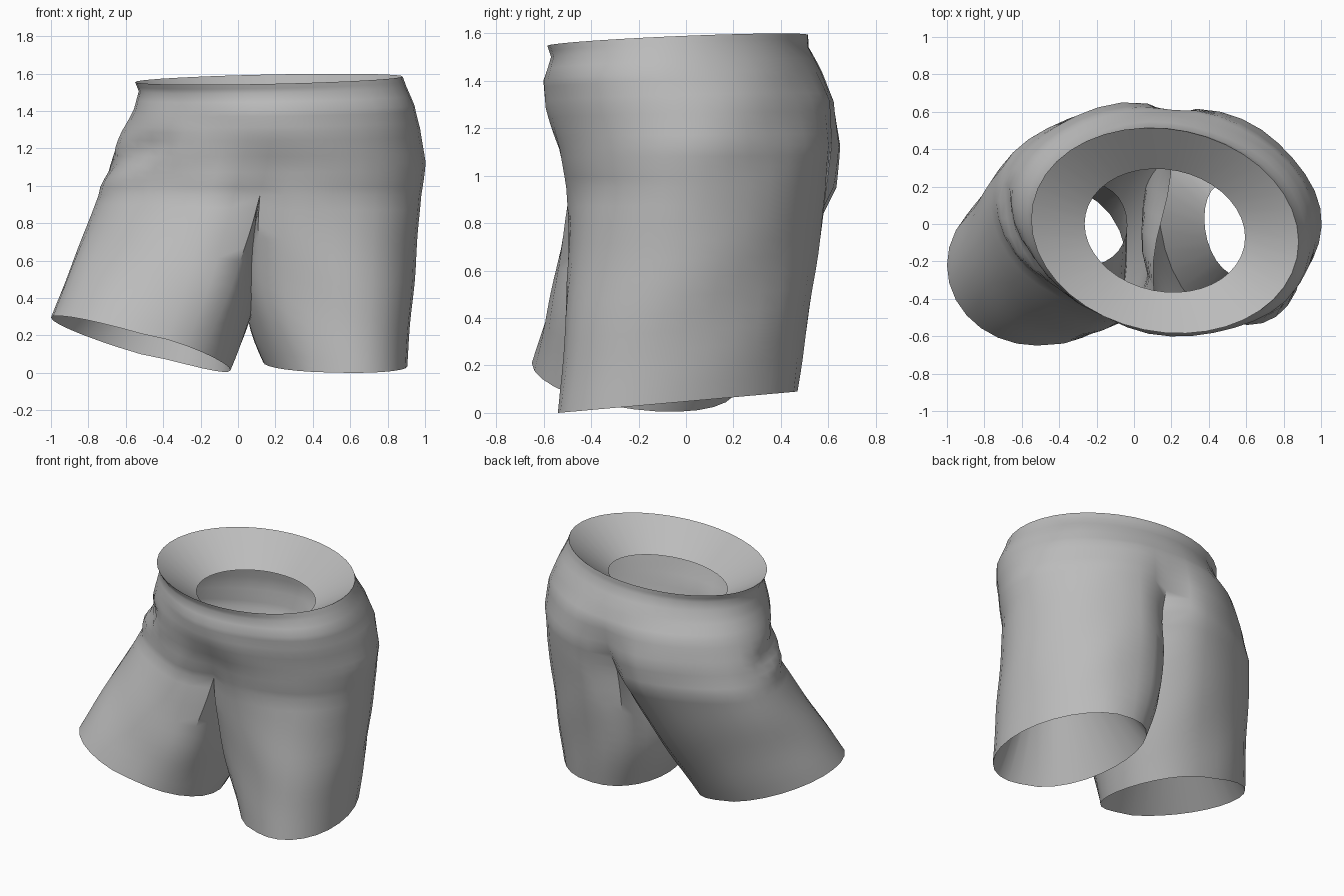
import bpy, bmesh
from math import sin, cos, pi, exp, radians, copysign
from mathutils import Vector

cube = bpy.data.objects.get("Cube")
if cube:
    bpy.data.objects.remove(cube)

cloth = bpy.data.materials.new("grey cloth")
cloth.use_nodes = True
GREY = (0.5, 0.5, 0.5, 1)
cloth.diffuse_color = GREY
cloth.node_tree.nodes["Principled BSDF"].inputs["Base Color"].default_value = GREY

N = 40          # sides of the torso
BRIDGE = 7      # points across the crotch
LEG = N // 2 + 1 + BRIDGE

# Torso outline: height, right x, left x, front y, back y
OUTLINE = [
    (1.57, -0.55, 0.88, -0.585, 0.515),
    (1.52, -0.53, 0.90, -0.57, 0.515),
    (1.42, -0.56, 0.95, -0.60, 0.57),
    (1.30, -0.62, 0.98, -0.59, 0.63),
    (1.12, -0.69, 1.00, -0.545, 0.655),
    (0.95, -0.745, 0.98, -0.525, 0.645),
]


def bump(v, mid, width):
    return exp(-((v - mid) / width) ** 2)


def folds(p, axis, amount):
    """Push cloth in and out: soft rumples, a hip crease and a seat furrow."""
    out = Vector((p.x - axis.x, p.y - axis.y, 0)).normalized()
    d = 0.009 * sin(8 * p.x + 5 * p.z) * sin(7 * p.y - 6 * p.z + 1)
    if p.x < -0.3 and p.y < 0.15:
        crease = p.z - 1.2 - 0.44 * (p.x + 0.43)
        reach = min(1, (-0.3 - p.x) * 5)
        d += reach * (0.012 * bump(crease, -0.07, 0.05) - 0.03 * bump(crease, 0.03, 0.05))
    if p.y > 0.2:
        d -= 0.05 * bump(p.x, 0.2, 0.07) * bump(p.z, 0.98, 0.22)
    return p + out * d * amount


def torso_ring(z, right, left, front, back):
    """Skewed ellipse starting at the middle of the front, running by the left side."""
    low = (1.57 - z) / 0.62
    pts = []
    for i in range(N):
        a = -pi / 2 + 2 * pi * i / N
        x = (right + left) / 2 + (left - right) / 2 * cos(a)
        x += 0.07 * low * max(0, sin(a)) ** 3
        y = (front + back) / 2 + (back - front) / 2 * sin(a - 0.11)
        tilt = (0.025 * sin(a) + 0.015 * cos(a)) * (1 - low)
        p = Vector((x, y, z + tilt))
        # Pinch the middle towards the crotch
        p.y -= 0.09 * low ** 3 * sin(a) * bump(cos(a), 0, 0.14)
        pts.append(folds(p, Vector((0.15, 0, 0)), min(1, low * 4)))
    return pts


def hem_ring(side):
    """Leg opening in the same point order as the top of that leg."""
    pts = []
    for i in range(LEG):
        a = 2 * pi * (i - N / 4) / LEG
        # Squarer on the inner side
        c = cos(a) if cos(a) > 0 else -abs(cos(a)) ** 0.8
        if side > 0:
            s = sin(a - 0.25)
            p = Vector((0.52 + 0.385 * c, -0.035 + 0.505 * s, 0.045 + 0.045 * s))
        else:
            p = Vector((-0.52 - 0.48 * c, -0.22 + 0.43 * sin(a),
                        0.155 + 0.14 * cos(a) - 0.055 * sin(a)))
        pts.append(p)
    return pts


def make(name, loops, angle):
    """Skin lists of closed rings; coincident points are welded."""
    bm = bmesh.new()
    for strip in loops:
        rows = [[bm.verts.new(p) for p in ring] for ring in strip]
        for a, b in zip(rows, rows[1:]):
            n = len(a)
            for i in range(n):
                j = (i + 1) % n
                bm.faces.new((a[i], a[j], b[j], b[i]))
    bmesh.ops.remove_doubles(bm, verts=bm.verts, dist=0.0005)
    bmesh.ops.recalc_face_normals(bm, faces=bm.faces)
    mesh = bpy.data.meshes.new(name)
    bm.to_mesh(mesh)
    bm.free()
    mesh.materials.append(cloth)
    obj = bpy.data.objects.new(name, mesh)
    bpy.context.collection.objects.link(obj)
    bpy.ops.object.select_all(action="DESELECT")
    obj.select_set(True)
    bpy.context.view_layer.objects.active = obj
    bpy.ops.object.shade_smooth_by_angle(angle=radians(angle))


def facing(name, rim, scale, shift):
    """Funnel turned inwards from an opening."""
    mid = sum(rim, Vector()) / len(rim)
    inner = [mid + (p - mid) * scale + shift for p in rim]
    make(name, [[rim, inner]], 30)


# Torso rings, with extra ones between the outline heights
torso = []
for k, (a, b) in enumerate(zip(OUTLINE, OUTLINE[1:])):
    steps = 2 if k < 2 else 4
    for s in range(steps):
        t = s / steps
        torso.append(torso_ring(*[u + (v - u) * t for u, v in zip(a, b)]))
torso.append(torso_ring(*OUTLINE[-1]))

# Crotch line from back to front
front, back = torso[-1][0], torso[-1][N // 2]
crotch = []
for i in range(1, BRIDGE + 1):
    s = i / (BRIDGE + 1)
    p = back.lerp(front, s)
    p.z -= 0.2 * sin(pi * s)
    p.x += 0.03 * sin(2 * pi * s)
    crotch.append(p)

# Legs, whose inner sides sag towards each other
strips = [torso]
hems = {}
for side, sag in ((1, Vector((-0.1, 0.03, 0))), (-1, Vector((0.04, 0, 0)))):
    half = [torso[-1][side * i % N] for i in range(N // 2 + 1)]
    top = half + crotch
    hem = hem_ring(side)
    hems[side] = hem
    rows = []
    for r in range(13):
        t = r / 12
        ring = []
        for i, (u, v) in enumerate(zip(top, hem)):
            inner = max(0, -cos(2 * pi * (i - N / 4) / LEG))
            p = u.lerp(v, t) + sag * inner * sin(pi * t)
            ring.append(folds(p, Vector((0.5 * side, -0.1, 0)), sin(pi * t)))
        rows.append(ring)
    strips.append(rows)

make("shorts_body", strips, 50)
facing("waist_facing", torso[0], 0.6, Vector((0, 0, -0.18)))
facing("left_leg_facing", hems[1], 0.52, Vector((0.06, 0, 0.45)))
facing("right_leg_facing", hems[-1], 0.52, Vector((0.23, 0.22, 0.45)))
